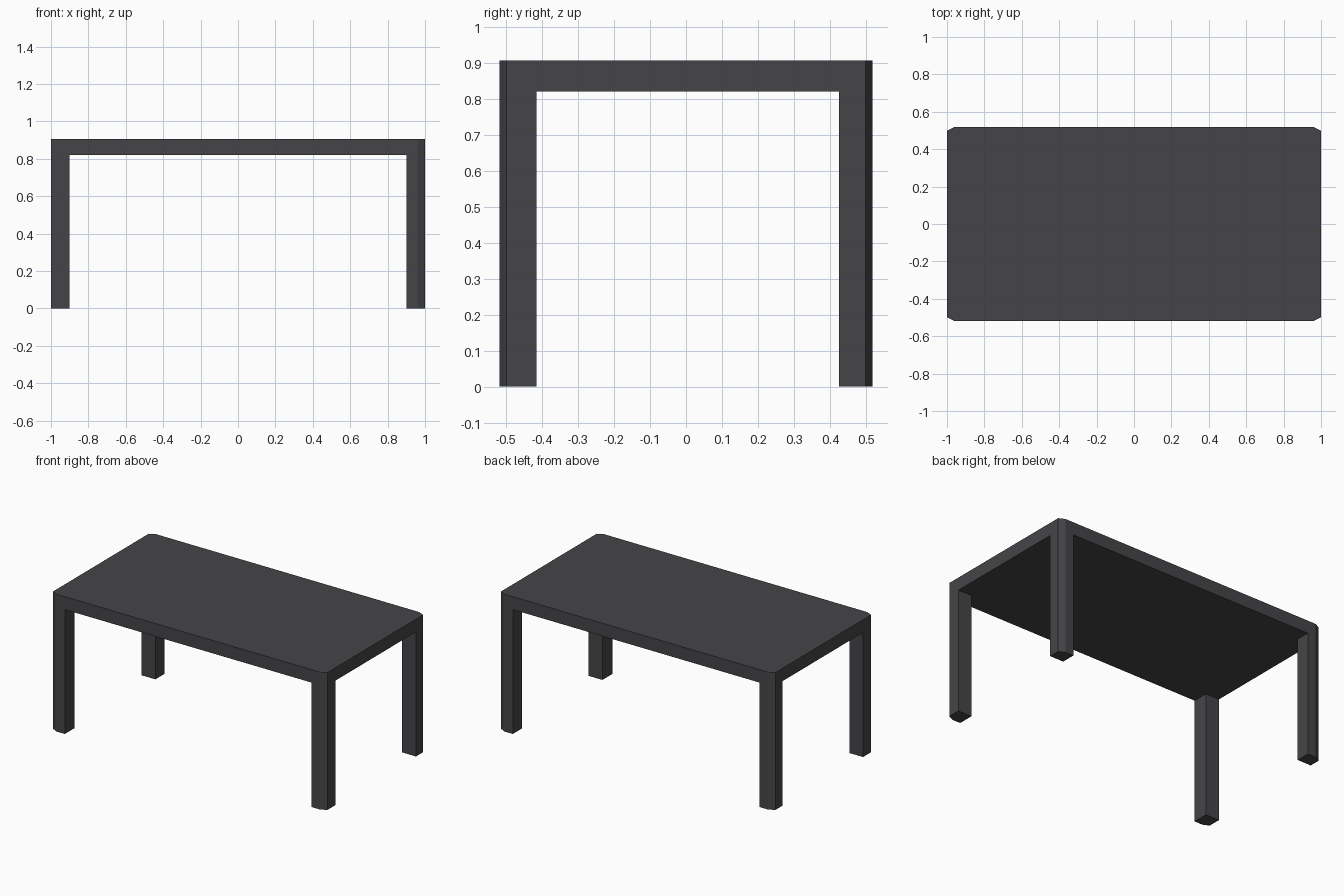
import bpy, bmesh

if "Cube" in bpy.data.objects:
    bpy.data.objects.remove(bpy.data.objects["Cube"])

HX, HY = 1.0, 0.518        # half length and half depth
CX, CY = 0.04, 0.02        # corner chamfer
Z_UNDER, Z_TOP = 0.82, 0.905

mat = bpy.data.materials.new("dark_grey")
mat.diffuse_color = (0.06, 0.06, 0.065, 1)
mat.use_nodes = True
mat.node_tree.nodes["Principled BSDF"].inputs["Base Color"].default_value = mat.diffuse_color


def prism(name, outline, z0, z1):
    """Extrude a flat outline from z0 to z1."""
    bm = bmesh.new()
    face = bm.faces.new([bm.verts.new((x, y, z0)) for x, y in outline])
    new = bmesh.ops.extrude_face_region(bm, geom=[face])["geom"]
    bmesh.ops.translate(bm, vec=(0, 0, z1 - z0),
                        verts=[v for v in new if isinstance(v, bmesh.types.BMVert)])
    bmesh.ops.recalc_face_normals(bm, faces=bm.faces)
    mesh = bpy.data.meshes.new(name)
    bm.to_mesh(mesh)
    bm.free()
    mesh.materials.append(mat)
    obj = bpy.data.objects.new(name, mesh)
    bpy.context.collection.objects.link(obj)
    return obj


# Table top: rectangle with chamfered corners
corner = [(HX, HY - CY), (HX - CX, HY)]
half = corner + [(-x, y) for x, y in reversed(corner)]
prism("table_top", half + [(-x, -y) for x, y in half], Z_UNDER, Z_TOP)

# Legs: square posts whose outer corner follows the chamfer of the top
for side, sx in (("left", -1), ("right", 1)):
    for end, sy, inner_y in (("front", -1, 0.415), ("back", 1, 0.425)):
        outline = [(0.9, inner_y), (HX, inner_y)] + corner + [(0.9, HY)]
        prism(f"{end}_{side}_leg", [(sx * x, sy * y) for x, y in outline], 0, Z_UNDER)
